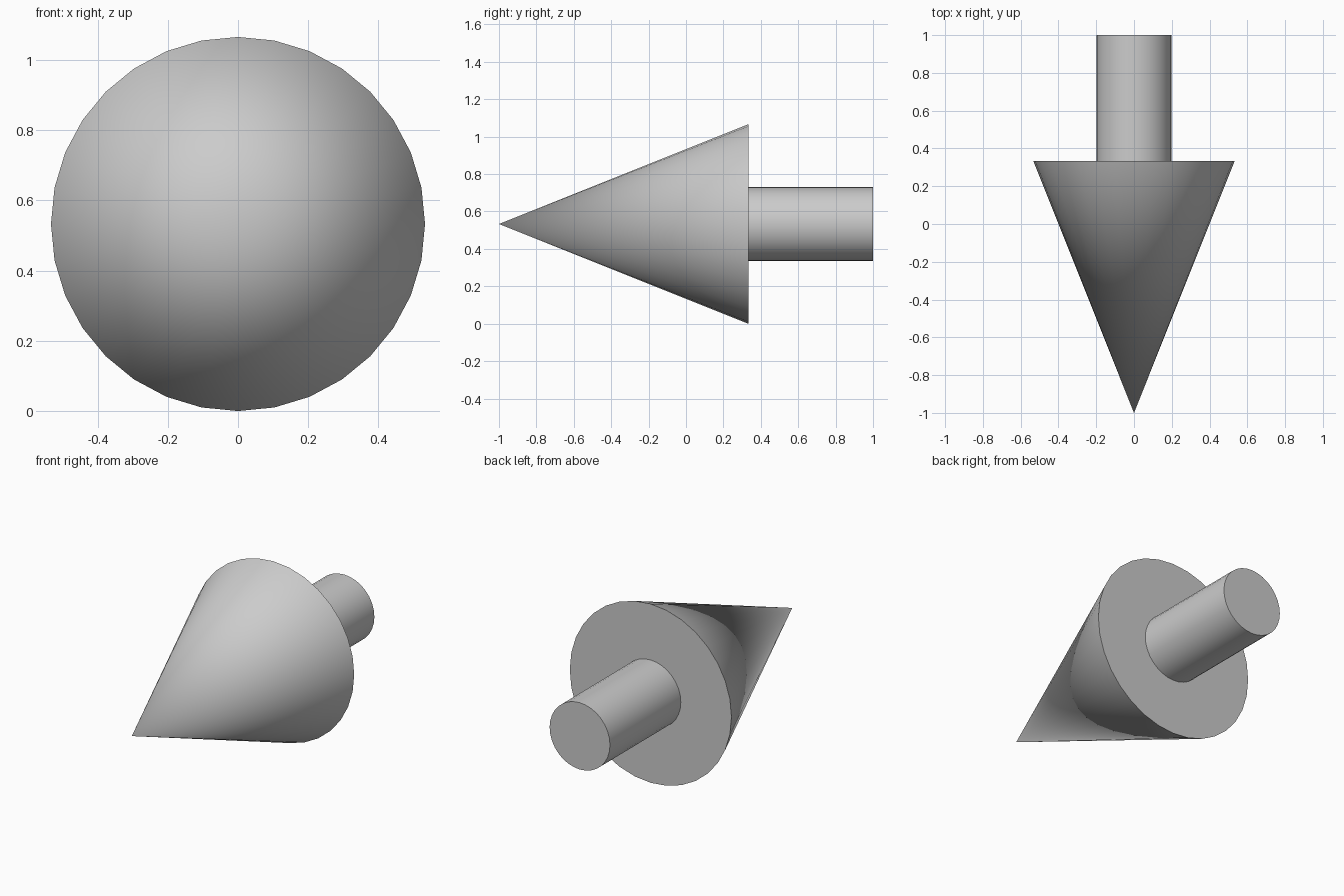
import bpy
from math import radians

if "Cube" in bpy.data.objects:
    bpy.data.objects.remove(bpy.data.objects["Cube"])

R = 0.533        # head radius, also the height of the axis above the floor
NECK = 0.333     # y where the head meets the shaft


def turned_part(name, y_front, y_back, r_front, r_back):
    """Round part lying along the y axis, given its end positions and radii."""
    bpy.ops.mesh.primitive_cone_add(
        vertices=32, radius1=r_back, radius2=r_front, depth=y_back - y_front,
        location=(0, (y_front + y_back) / 2, R), rotation=(radians(90), 0, 0))
    obj = bpy.context.object
    obj.name = name
    bpy.ops.object.transform_apply(location=False, rotation=True, scale=False)
    bpy.ops.object.shade_smooth_by_angle(angle=radians(30))
    return obj


# Pointed head, tip to the front
turned_part("arrow_head", -1.0, NECK, 0.0, R)

# Round shaft behind the head
turned_part("arrow_shaft", NECK, 1.0, 0.199, 0.199)
